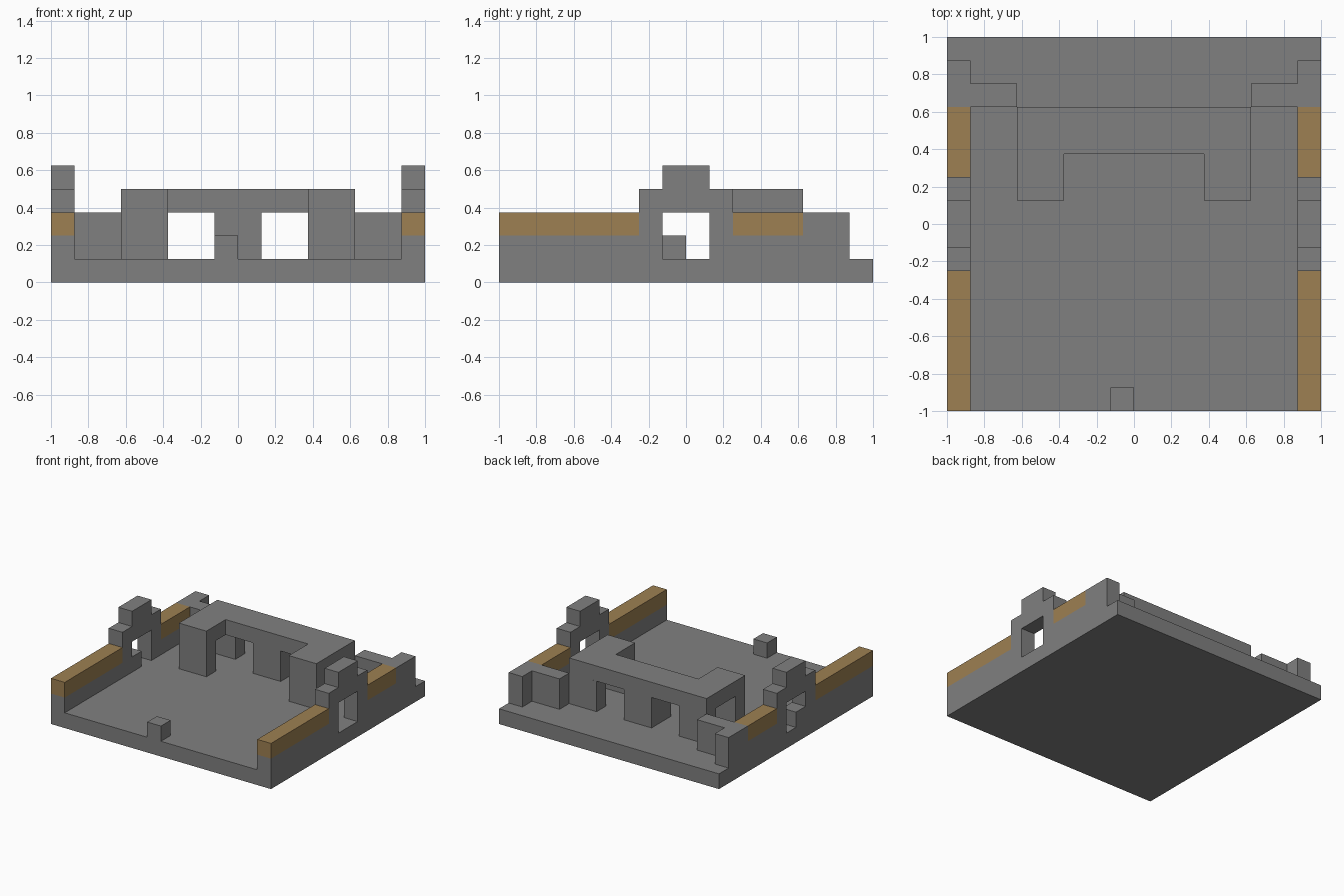
import bpy
import bmesh
from mathutils import Vector

U = 0.125  # one block

if "Cube" in bpy.data.objects:
    bpy.data.objects.remove(bpy.data.objects["Cube"], do_unlink=True)


def material(name, rgb):
    mat = bpy.data.materials.new(name)
    mat.use_nodes = True
    mat.diffuse_color = (*rgb, 1)
    mat.node_tree.nodes["Principled BSDF"].inputs["Base Color"].default_value = (*rgb, 1)
    return mat


stone = material("stone grey", (0.216, 0.216, 0.216))
wood = material("wood tan", (0.337, 0.216, 0.084))


def prism(name, profile, axis, start, end, mat):
    """Extrude a block-unit profile along x (profile is y, z) or z (profile is x, y)."""
    bm = bmesh.new()

    def place(a, b, c):
        return Vector((c, a, b) if axis == "x" else (a, b, c)) * U

    face = bm.faces.new([bm.verts.new(place(a, b, start)) for a, b in profile])
    ext = bmesh.ops.extrude_face_region(bm, geom=[face])
    shift = place(0, 0, end - start)
    bmesh.ops.translate(bm, vec=shift, verts=[v for v in ext["geom"] if isinstance(v, bmesh.types.BMVert)])
    bmesh.ops.recalc_face_normals(bm, faces=bm.faces)
    mesh = bpy.data.meshes.new(name)
    bm.to_mesh(mesh)
    bm.free()
    mesh.materials.append(mat)
    obj = bpy.data.objects.new(name, mesh)
    bpy.context.collection.objects.link(obj)
    return obj


def block(name, x, y, z, mat=stone):
    corners = [(x[0], y[0]), (x[1], y[0]), (x[1], y[1]), (x[0], y[1])]
    return prism(name, corners, "z", z[0], z[1], mat)


def span(side, inner, outer):
    return sorted((side * inner, side * outer))


# Floor slab and front step block
block("floor", (-8, 8), (-8, 8), (0, 1))
block("front_step", (-1, 0), (-8, -7), (1, 2))

# Side wall outline with a stepped arch over the doorway
wall = [(-8, 1), (-8, 2), (-2, 2), (-2, 4), (-1, 4), (-1, 5), (1, 5), (1, 4), (2, 4),
        (2, 2), (5, 2), (5, 3), (7, 3), (7, 1), (1, 1), (1, 3), (-1, 3), (-1, 1)]

for side, label in ((1, "left"), (-1, "right")):
    x_wall = span(side, 7, 8)
    prism(label + "_wall", wall, "x", *x_wall, stone)
    block(label + "_front_rail", x_wall, (-8, -2), (2, 3), wood)
    block(label + "_back_rail", x_wall, (2, 5), (2, 3), wood)
    block(label + "_back_wall", span(side, 5, 7), (5, 6), (1, 3))
    # Canopy legs
    x_leg = span(side, 3, 5)
    block(label + "_front_leg", x_leg, (1, 2), (1, 3))
    block(label + "_back_leg", x_leg, (4, 5), (1, 3))

# Block standing in the right doorway
block("doorway_block", (-8, -7), (-1, 0), (1, 2))

# U-shaped canopy and its centre pillar
canopy = [(-5, 1), (-3, 1), (-3, 3), (3, 3), (3, 1), (5, 1), (5, 5), (-5, 5)]
prism("canopy_top", canopy, "z", 3, 4, stone)
block("centre_pillar", (-1, 1), (3, 5), (1, 3))
